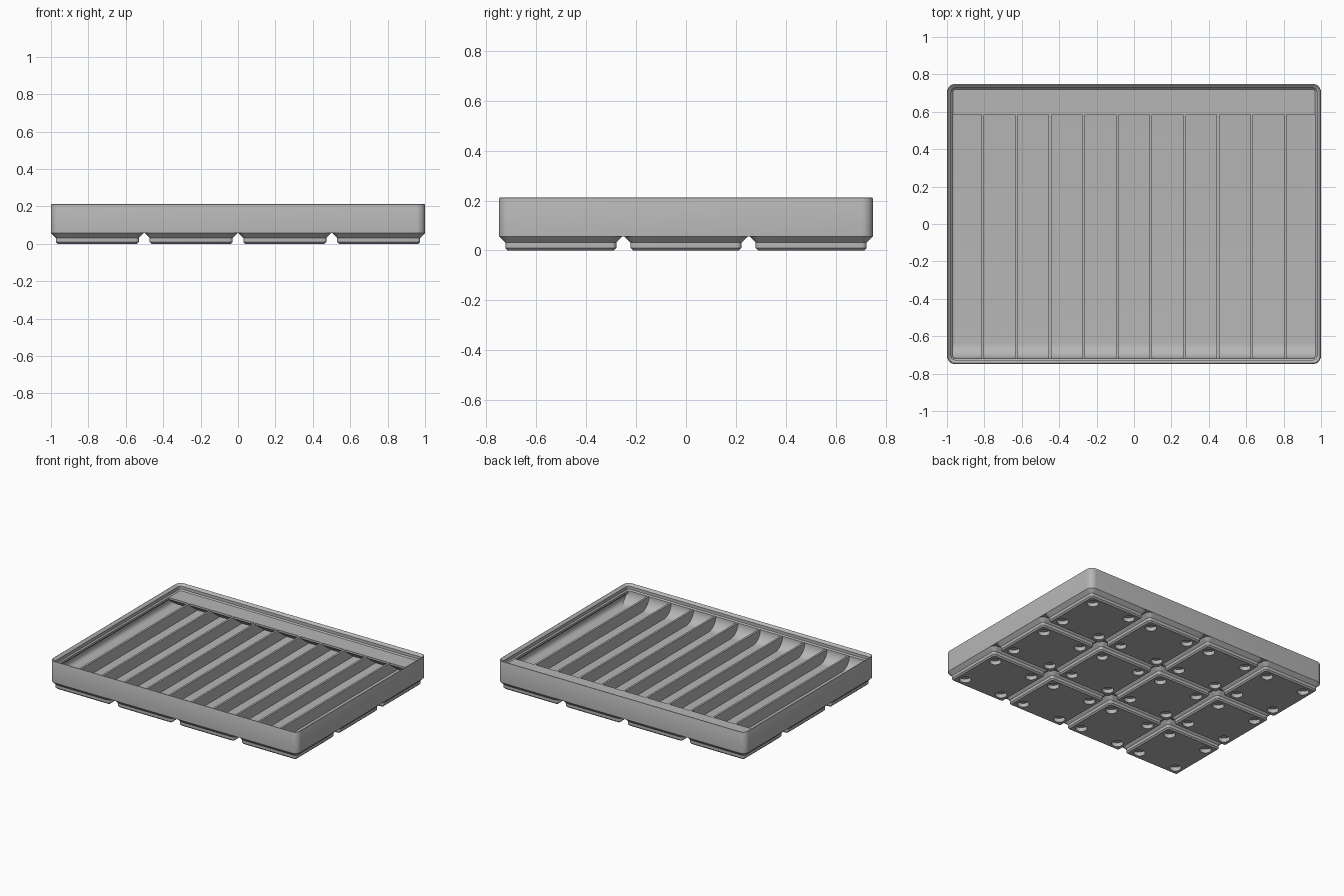
import bpy, bmesh, math
from mathutils import Matrix, Vector

if "Cube" in bpy.data.objects:
    bpy.data.objects.remove(bpy.data.objects["Cube"], do_unlink=True)

S = 2 / 167.5                 # millimetres to scene units
HALF_X, HALF_Y, CORNER = 83.75, 62.75, 3.75
PITCH = 42
FLOOR, RIM = 7, 14
WALL, LIP = 0.95, 2.6

grey = bpy.data.materials.new("plain grey")
grey.use_nodes = True
colour = (0.47, 0.47, 0.47, 1)
grey.diffuse_color = colour
grey.node_tree.nodes["Principled BSDF"].inputs["Base Color"].default_value = colour


def finish(name, bm, shown=True):
    """Turn a bmesh drawn in millimetres into a shaded object."""
    bmesh.ops.recalc_face_normals(bm, faces=bm.faces)
    bmesh.ops.scale(bm, vec=Vector((S, S, S)), verts=bm.verts)
    mesh = bpy.data.meshes.new(name)
    bm.to_mesh(mesh)
    bm.free()
    mesh.materials.append(grey)
    mesh.shade_smooth()
    mesh.set_sharp_from_angle(angle=math.radians(30))
    ob = bpy.data.objects.new(name, mesh)
    ob.hide_render = not shown
    bpy.context.collection.objects.link(ob)
    return ob


def rounded_ring(bm, hx, hy, r, z, steps=8):
    """Rounded rectangle of vertices at height z."""
    ring = []
    for i, (sx, sy) in enumerate([(1, 1), (-1, 1), (-1, -1), (1, -1)]):
        for k in range(steps + 1):
            a = math.pi / 2 * (i + k / steps)
            ring.append(bm.verts.new((sx * (hx - r) + r * math.cos(a),
                                      sy * (hy - r) + r * math.sin(a), z)))
    return ring


def loft(hx, hy, profile):
    """Skin rounded rectangles given as (inset, height), capped at both ends."""
    bm = bmesh.new()
    rings = [rounded_ring(bm, hx - o, hy - o, max(CORNER - o, 0.2), z)
             for o, z in profile]
    n = len(rings[0])
    for a, b in zip(rings, rings[1:]):
        for i in range(n):
            j = (i + 1) % n
            bm.faces.new((a[i], a[j], b[j], b[i]))
    bm.faces.new(rings[0][::-1])
    bm.faces.new(rings[-1])
    return bm


def prism(name, profile, x0, x1):
    """Extrude a (y, z) outline along x."""
    bm = bmesh.new()
    face = bm.faces.new([bm.verts.new((x0, y, z)) for y, z in profile])
    new = bmesh.ops.extrude_face_region(bm, geom=[face])["geom"]
    bmesh.ops.translate(bm, vec=(x1 - x0, 0, 0),
                        verts=[g for g in new if isinstance(g, bmesh.types.BMVert)])
    return finish(name, bm)


def arc(cy, cz, r, start, end, steps):
    return [(cy + r * math.cos(math.radians(start + (end - start) * k / steps)),
             cz + r * math.sin(math.radians(start + (end - start) * k / steps)))
            for k in range(steps + 1)]


# Tray shell: outer wall, rounded rim, stepped stacking lip, inner wall, floor fillet
fillet = 2.8
shell = [(0, 4.75), (0, 17.3), (0.15, 17.65), (0.45, 17.8), (0.75, 17.65),
         (1.9, 16.5), (1.9, 14.7), (LIP, RIM), (LIP, 12.8), (WALL, 11.15)]
shell += arc(WALL + fillet, FLOOR + fillet, fillet, 180, 270, 8)
finish("tray_shell", loft(HALF_X, HALF_Y, shell))

# Curved scoop along the front wall
inner_x, inner_y = 82.3, 61.5
front = -HALF_Y + LIP
r = RIM - FLOOR
scoop = arc(front + r, FLOOR + r, r, 180, 270, 16)
scoop += [(front + r, FLOOR - 0.5), (-inner_y, FLOOR - 0.5), (-inner_y, RIM)]
prism("front_scoop", scoop, -inner_x, inner_x)

# Label shelf along the back wall, with a sloping underside
edge = 49
run = (RIM - 1.2 - FLOOR) / math.tan(math.radians(36))
prism("label_shelf", [(edge, RIM), (edge, RIM - 1.2), (edge + run, FLOOR - 0.1),
                      (inner_y, FLOOR - 0.1), (inner_y, RIM)], -inner_x, inner_x)

# Ten dividers
slots = 11
step = 2 * (HALF_X - WALL) / slots
for i in range(1, slots):
    x = -HALF_X + WALL + i * step
    top = RIM - 0.02
    prism(f"divider_{i}", [(-inner_y, FLOOR - 0.1), (edge + run, FLOOR - 0.1),
                           (edge + 0.5, top), (-inner_y, top)], x - 0.6, x + 0.6)

# One foot, with four round holes cut in its underside
foot = finish("foot", loft(20.75, 20.75, [(2.95, 0), (2.15, 0.8), (2.15, 2.6), (0, 4.75)]))
bm = bmesh.new()
for sx in (-13, 13):
    for sy in (-13, 13):
        bmesh.ops.create_cone(bm, cap_ends=True, segments=32, radius1=3.25, radius2=3.25,
                              depth=4.8, matrix=Matrix.Translation((sx, sy, 0)))
cutter = finish("hole_cutter", bm, shown=False)
cut = foot.modifiers.new("holes", "BOOLEAN")
cut.operation = "DIFFERENCE"
cut.solver = "EXACT"
cut.object = cutter
bpy.context.view_layer.update()
foot_mesh = bpy.data.meshes.new_from_object(
    foot.evaluated_get(bpy.context.evaluated_depsgraph_get()))
foot_mesh.set_sharp_from_angle(angle=math.radians(30))
for helper in (foot, cutter):
    bpy.data.objects.remove(helper, do_unlink=True)

# Four by three grid of feet
for i in range(4):
    for j in range(3):
        ob = bpy.data.objects.new(f"foot_{i + 1}_{j + 1}", foot_mesh)
        ob.location = ((i - 1.5) * PITCH * S, (j - 1) * PITCH * S, 0)
        bpy.context.collection.objects.link(ob)
